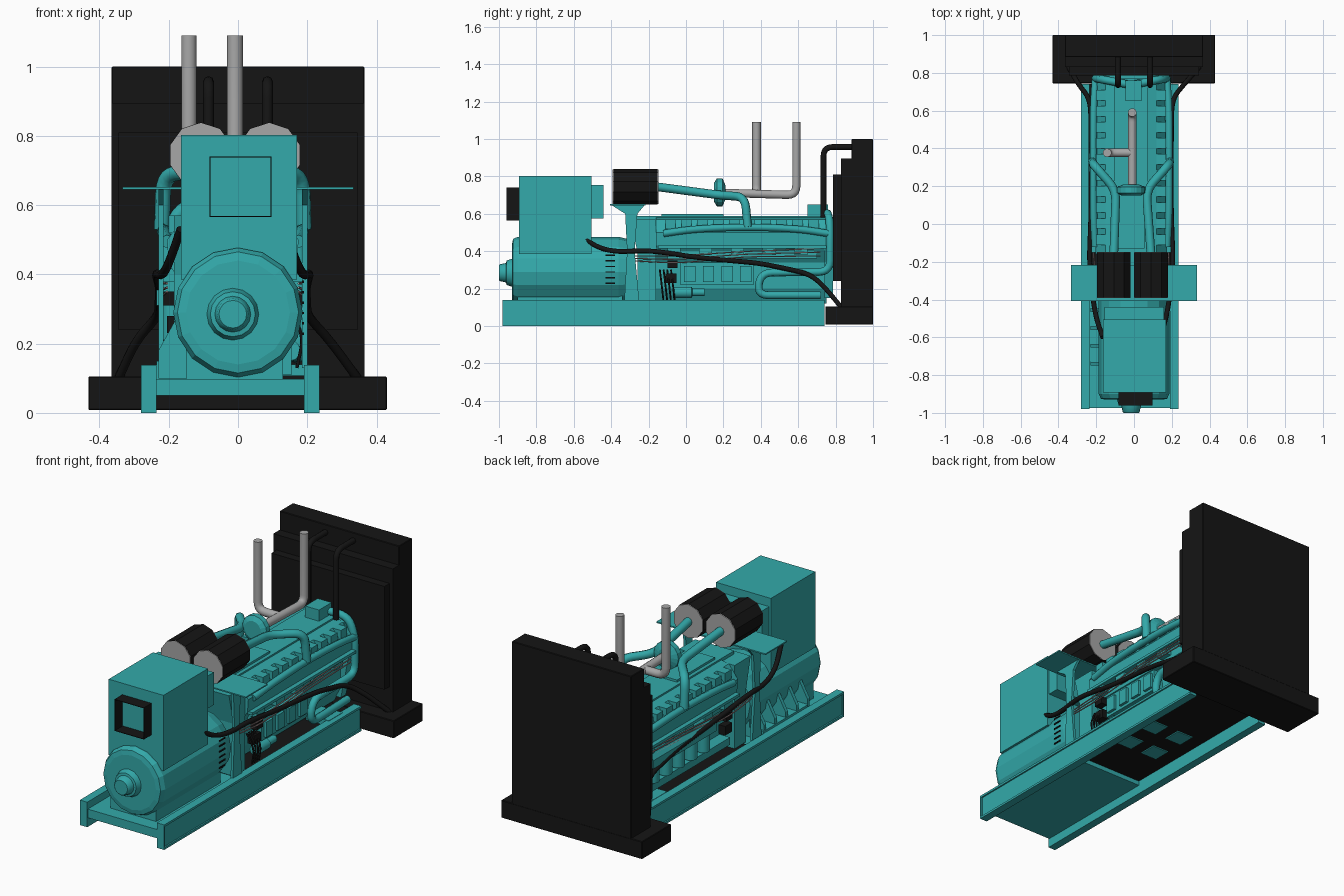
import bpy, bmesh, math
from mathutils import Vector, Matrix

if "Cube" in bpy.data.objects:
    bpy.data.objects.remove(bpy.data.objects["Cube"])

CX = -0.015  # machine axis


def material(name, rgb):
    m = bpy.data.materials.new(name)
    m.diffuse_color = (*rgb, 1)
    m.use_nodes = True
    m.node_tree.nodes["Principled BSDF"].inputs["Base Color"].default_value = m.diffuse_color
    return m


TEAL = material("teal paint", (0.033, 0.40, 0.405))
BLACK = material("black", (0.0075, 0.0075, 0.0075))
GREY = material("grey metal", (0.39, 0.39, 0.39))
WIRE = material("wire pinkish grey", (0.36, 0.27, 0.27))


def finish(name, bm, mat, smooth=False):
    bmesh.ops.recalc_face_normals(bm, faces=bm.faces)
    me = bpy.data.meshes.new(name)
    bm.to_mesh(me)
    bm.free()
    ob = bpy.data.objects.new(name, me)
    bpy.context.collection.objects.link(ob)
    me.materials.append(mat)
    if smooth:
        bpy.ops.object.select_all(action='DESELECT')
        ob.select_set(True)
        bpy.context.view_layer.objects.active = ob
        bpy.ops.object.shade_smooth_by_angle(angle=math.radians(40))
    return ob


def box(name, x, y, z, mat=TEAL, bevel=0):
    bm = bmesh.new()
    c = [(a + b) / 2 for a, b in (x, y, z)]
    s = [b - a for a, b in (x, y, z)]
    bmesh.ops.create_cube(bm, size=1, matrix=Matrix.Translation(c) @ Matrix.Diagonal((*s, 1)))
    if bevel:
        bmesh.ops.bevel(bm, geom=bm.edges[:], offset=bevel, segments=1, affect='EDGES')
    return finish(name, bm, mat)


def prism(name, pts, a, b, axis='y', mat=TEAL):
    """Extrude a 2D outline: (x,z) along y, or (y,z) along x."""
    bm = bmesh.new()
    put = (lambda p: (p[0], a, p[1])) if axis == 'y' else (lambda p: (a, p[0], p[1]))
    f = bm.faces.new([bm.verts.new(put(p)) for p in pts])
    ext = bmesh.ops.extrude_face_region(bm, geom=[f])
    d = (0, b - a, 0) if axis == 'y' else (b - a, 0, 0)
    bmesh.ops.translate(bm, vec=d, verts=[v for v in ext['geom'] if isinstance(v, bmesh.types.BMVert)])
    return finish(name, bm, mat)


def lathe(name, x, z, rings, n=16, mat=TEAL, smooth=False):
    """Turned part along y from (y, radius) rings, capped at both ends."""
    bm = bmesh.new()
    loops = [[bm.verts.new((x + r * math.sin(2 * math.pi * i / n), y,
                            z + r * math.cos(2 * math.pi * i / n))) for i in range(n)]
             for y, r in rings]
    for p, q in zip(loops, loops[1:]):
        for i in range(n):
            bm.faces.new((p[i], p[(i + 1) % n], q[(i + 1) % n], q[i]))
    bm.faces.new(loops[0])
    bm.faces.new(loops[-1])
    return finish(name, bm, mat, smooth)


def tube(name, pts, r, mat=TEAL, fillet=0.05, res=2):
    """Round pipe along a path with rounded corners."""
    P = [Vector(p) for p in pts]
    path = [P[0]]
    for a, b, c in zip(P, P[1:], P[2:]):
        d1, d2 = a - b, c - b
        s = b + d1.normalized() * min(fillet, d1.length * .48)
        e = b + d2.normalized() * min(fillet, d2.length * .48)
        for i in range(6):
            t = i / 5
            path.append(s * (1 - t) ** 2 + b * 2 * t * (1 - t) + e * t * t)
    path.append(P[-1])
    cu = bpy.data.curves.new(name, 'CURVE')
    cu.dimensions = '3D'
    cu.bevel_depth, cu.bevel_resolution, cu.use_fill_caps = r, res, True
    sp = cu.splines.new('POLY')
    sp.points.add(len(path) - 1)
    for q, v in zip(sp.points, path):
        q.co = (*v, 1)
    sp.use_smooth = True
    ob = bpy.data.objects.new(name, cu)
    bpy.context.collection.objects.link(ob)
    cu.materials.append(mat)
    bpy.ops.object.select_all(action='DESELECT')
    ob.select_set(True)
    bpy.context.view_layer.objects.active = ob
    bpy.ops.object.convert(target='MESH')
    return ob


# Skid: two channel rails, deck, drip tray
for tag, x0, s in (("left", -0.235, -1), ("right", 0.19, 1)):
    inner, outer = x0, x0 + s * 0.045
    web = outer - s * 0.008
    prism(f"{tag}_rail", [(inner, 0), (outer, 0), (outer, .012), (web, .012), (web, .126),
                          (outer, .126), (outer, .138), (inner, .138)], -.975, .74)
    box(f"{tag}_rail_end", sorted((inner, outer)), (-.98, -.972), (0, .138))
box("front_deck", (-.235, .19), (-.975, -.24), (.05, .098))
box("drip_tray", (-.235, .19), (-.24, .74), (.075, .108), BLACK)
for i in range(4):
    x, y = CX + (.085 if i % 2 else -.085), .05 + .2 * (i // 2)
    box("tray_pad", (x - .05, x + .05), (y - .05, y + .05), (.069, .076))

# Radiator
box("radiator_base", (-.432, .43), (.745, 1), (.008, .105), BLACK, .003)
box("radiator_core", (-.365, .365), (.885, 1), (.1, 1), BLACK, .003)
box("radiator_step", (-.365, .365), (.83, .89), (.1, .895), BLACK)
box("radiator_cowl", (-.345, .345), (.785, .835), (.24, .81), BLACK)
for x in (-.085, .085):
    tube("radiator_top_hose", [(x, .735, .58), (x, .735, .957), (x, .9, .957)], .0155, BLACK)

# Generator drum, end cap, cradle and gussets
lathe("generator_drum", CX + .015, .29, [(-.93, .15), (-.925, .175), (-.9, .187), (-.36, .187), (-.31, .175)], 16)
lathe("end_hub", CX, .285, [(-.93, .075), (-.96, .065), (-.962, .052), (-.995, .045), (-1, .04)], 16, smooth=True)
box("generator_cradle", (-.15, .13), (-.9, -.34), (.09, .2))
box("gusset_foot", (-.235, -.15), (-.73, -.34), (.095, .15))
for i in range(5):
    y = -.75 + .095 * i
    prism("drum_gusset", [(-.1, .1), (-.23, .1), (-.23, .18), (-.18, .27), (-.1, .27)], y, y + .02)
for i in range(6):
    box("drum_vent", (.185, .19), (-.43, -.38), (.225 + .03 * i, .232 + .03 * i), BLACK)

# Control cabinet with open display hood
box("control_cabinet", (-.165, .17), (-.893, -.505), (.385, .803))
box("cabinet_rear_box", (-.155, .16), (-.51, -.44), (.575, .755))
for x in ((-.082, -.079), (.094, .097)):
    box("hood_side", x, (-.96, -.89), (.565, .74), BLACK)
for z in ((.565, .568), (.737, .74)):
    box("hood_edge", (-.08, .095), (-.96, -.89), z, BLACK)

# Engine block: V profile, flywheel housing, end cover
half = [(.08, .12), (.12, .2), (.125, .34), (.185, .43), (.19, .5), (.135, .57), (.06, .585)]
prism("engine_block", [(CX + x, z) for x, z in half] + [(CX - x, z) for x, z in reversed(half)], -.16, .75)
prism("flywheel_housing", [(-.3, .57), (-.16, .57), (-.16, .11), (-.26, .11), (-.26, .4)], CX - .17, CX + .17, 'x')
box("engine_top_plate", (CX - .09, CX + .09), (-.27, .77), (.57, .588))
prism("engine_end_cover", [(-.14, .15), (.11, .15), (.17, .45), (.13, .57), (-.16, .57), (-.2, .45)], .74, .785)
lathe("engine_pulley", CX, .35, [(.77, .1), (.8, .1)], 16)
box("thermostat_box", (-.045, .04), (.65, .76), (.585, .65))

# Parts repeated on both banks
for s in (-1, 1):
    def X(v):
        return CX + s * v

    def sx(a, b):
        return sorted((X(a), X(b)))
    for i in range(10):
        y = -.11 + .085 * i
        box("rocker_cover", sx(.13, .185), (y, y + .055), (.52, .57))
    tube("intake_manifold", [(X(.19), -.12, .495), (X(.2), .05, .52), (X(.2), .33, .53), (X(.2), .6, .52), (X(.19), .76, .495)], .019, fillet=.15)
    box("bank_rail", sx(.17, .21), (-.15, .75), (.415, .43))
    box("side_cover", sx(.12, .165), (-.1, .7), (.36, .41))
    for i in range(5):
        y = -.1 + .17 * i
        box("head_lug", sx(.16, .2), (y, y + .07), (.38, .42))
    # coolant outlet sweeping round the engine end; the right one loops back low
    sweep = [(X(.02), .74, .61), (X(.15), .765, .6), (X(.19), .77, .5), (X(.19), .77, .29)]
    loop = [(X(.19), .4, .285), (X(.19), .38, .165), (X(.18), .72, .165)] if s > 0 else [(X(.1), .77, .27)]
    tube("coolant_pipe", sweep + loop, .021, fillet=.06)
    # air intake: filter to turbo to elbow
    fx = .09 if s > 0 else -.107
    tube("air_pipe", [(fx, -.16, .745), (X(.08), .18, .7), (X(.2), .315, .69), (X(.205), .33, .53)], .023, fillet=.06)
    lathe("air_filter", fx, .745, [(-.388, .094), (-.152, .094)], 10, BLACK)
    for y in (-.392, -.152):
        lathe("filter_cap", fx, .745, [(y, .093), (y + .004, .093)], 10, GREY)
    # bracket post carrying the shelf
    prism("shelf_post", [(-.4, .648), (-.22, .648), (-.26, .6), (-.275, .4), (-.25, .13), (-.33, .13), (-.315, .4), (-.325, .6)],
          X(.2), X(.215), 'x')
    # power cables and wires
    tube("power_cable", [(X(.15), -.6, .53), (X(.185), -.5, .43), (X(.205), -.38, .395), (X(.222), -.2, .405), (X(.212), .07, .365),
                         (X(.212), .4, .335), (X(.215), .66, .28), (X(.28), .74, .21), (s * .345, .83, .1)], .013, BLACK, .08)
    for k in range(3):
        tube("sensor_wire", [(X(.19), -.3, .35 + .012 * k), (X(.205), -.05, .335 + .02 * k), (X(.205), .3, .37 + .014 * k),
                             (X(.2), .72, .375 + .02 * k)], .0035, WIRE, .1, 1)
    box("hot_box", sx(.16, .2), (-.1, -.045), (.31, .35), BLACK)
    box("relay_box", sx(.15, .19), (-.11, -.05), (.23, .28), BLACK)
    box("engine_foot", sx(.08, .22), (.5, .62), (.105, .14))

# Shelf for the filters
box("filter_shelf", (-.333, .333), (-.407, -.217), (.645, .652))

# Right side: oil cooler and starter
box("oil_cooler", (.1, .165), (-.03, .36), (.22, .34))
for i in range(4):
    box("oil_cooler_rib", (.16, .18), (-.01 + .1 * i, .05 + .1 * i), (.235, .32))
lathe("starter_motor", .15, .18, [(-.07, .03), (.03, .03), (.035, .02), (.1, .02)], 12, smooth=True)
for i in range(4):
    tube("starter_lead", [(.15, -.14 + .02 * i, .3), (.19, -.13 + .02 * i, .22), (.17, -.12 + .02 * i, .13)], .005, BLACK, .04, 1)

# Left side: filter bank with hanging canisters
prism("filter_header", [(-.13, .4), (-.2, .4), (-.235, .355), (-.235, .31), (-.13, .31)], .07, .62)
for i in range(5):
    y = .12 + .11 * i
    tube("filter_canister", [(-.19, y, .32), (-.19, y, .21)], .034, res=3)
box("left_sump_rail", (-.2, -.1), (-.1, .68), (.16, .2))

# Turbo mount and exhaust stacks
prism("turbo_mount", [(-.13, .58), (.2, .58), (.2, .6), (-.13, .6)], CX - .07, CX + .07, 'x')
lathe("turbo_flange", CX, .715, [(.15, .05), (.165, .075), (.195, .075), (.21, .04)], 16)
tube("main_exhaust", [(-.009, .2, .712), (-.009, .59, .7), (-.009, .59, 1.09)], .023, GREY, .05, 3)
tube("branch_exhaust", [(-.009, .377, .706), (-.142, .377, .706), (-.142, .377, 1.09)], .023, GREY, .05, 3)
